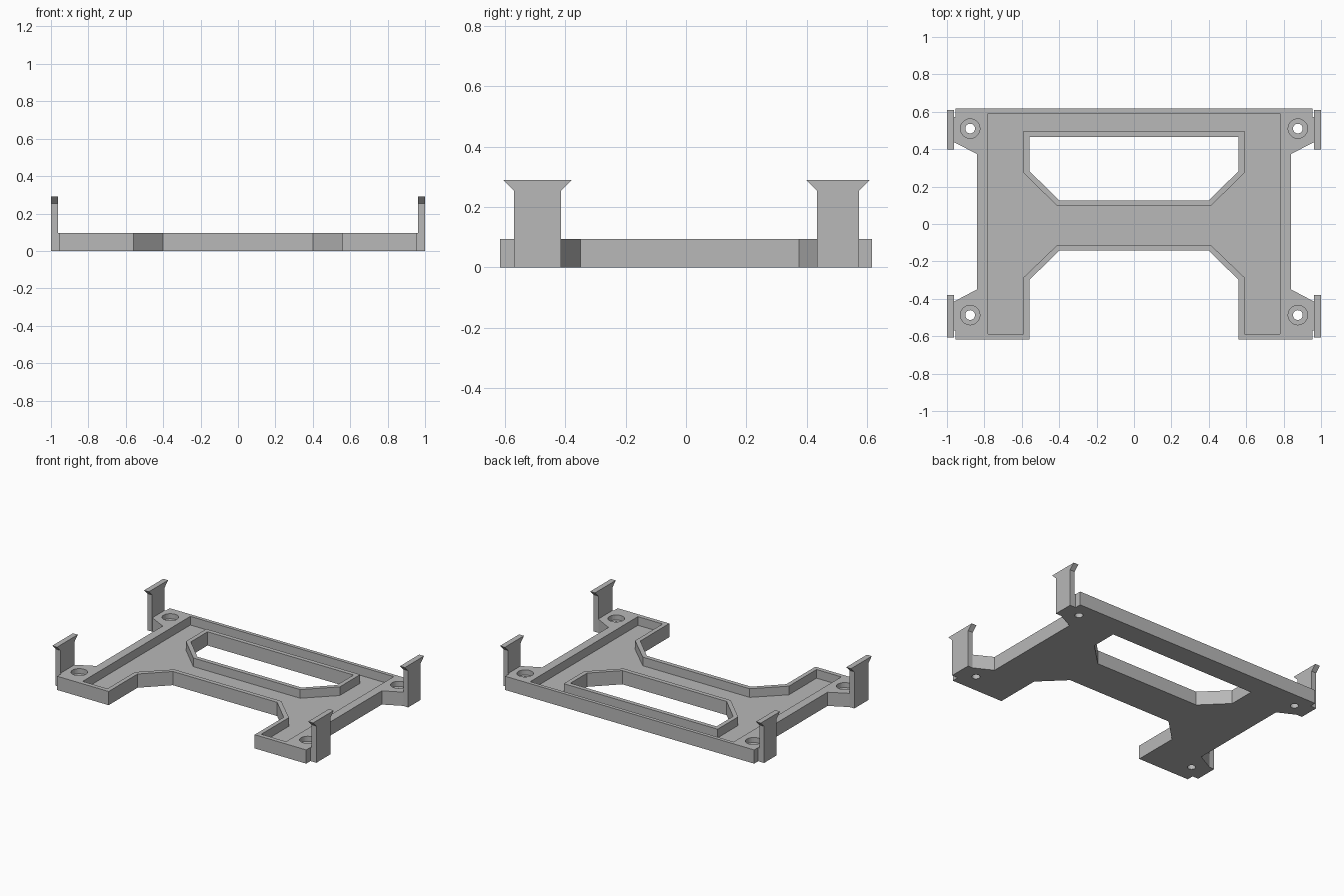
import bpy, bmesh
from mathutils import Matrix

cube = bpy.data.objects.get("Cube")
if cube:
    bpy.data.objects.remove(cube, do_unlink=True)

grey = bpy.data.materials.new("plain_grey")
grey.use_nodes = True
colour = (0.48, 0.48, 0.48, 1)
grey.diffuse_color = colour
grey.node_tree.nodes["Principled BSDF"].inputs["Base Color"].default_value = colour

HEIGHT, FLOOR = 0.095, 0.035
SEAT = 0.06          # bottom of the screw head recess
CLIP_IN, CLIP_OUT, CLIP_TOP = 0.963, 1.0, 0.29


def link(name, bm):
    bmesh.ops.recalc_face_normals(bm, faces=bm.faces)
    mesh = bpy.data.meshes.new(name)
    bm.to_mesh(mesh)
    bm.free()
    mesh.materials.append(grey)
    obj = bpy.data.objects.new(name, mesh)
    bpy.context.scene.collection.objects.link(obj)
    return obj


def prism(name, points, low, high, axis="z"):
    """Extrude an outline along z (points are x, y) or x (points are y, z)."""
    bm = bmesh.new()
    place = (lambda a, b: (a, b, low)) if axis == "z" else (lambda a, b: (low, a, b))
    face = bm.faces.new([bm.verts.new(place(a, b)) for a, b in points])
    grown = bmesh.ops.extrude_face_region(bm, geom=[face])["geom"]
    depth = high - low
    bmesh.ops.translate(bm, verts=[v for v in grown if isinstance(v, bmesh.types.BMVert)],
                        vec=(0, 0, depth) if axis == "z" else (depth, 0, 0))
    return link(name, bm)


def cylinder(name, x, y, radius, low, high):
    bm = bmesh.new()
    bmesh.ops.create_cone(bm, cap_ends=True, segments=32, radius1=radius, radius2=radius,
                          depth=high - low, matrix=Matrix.Translation((x, y, (low + high) / 2)))
    return link(name, bm)


def both_sides(half):
    """Close a right-hand half outline by mirroring it over x = 0."""
    return half + [(-x, y) for x, y in reversed(half)]


def cut(target, cutter):
    mod = target.modifiers.new("cut", "BOOLEAN")
    mod.operation = "DIFFERENCE"
    mod.solver = "EXACT"
    mod.object = cutter
    cutter.hide_render = True
    cutter.hide_viewport = True
    cutter.hide_set(True)


# Base plate with legs and screw ears
plate = prism("base_plate", both_sides([
    (0.40, -0.142), (0.56, -0.30), (0.56, -0.617), (0.955, -0.617), (0.955, -0.57),
    (CLIP_IN, -0.57), (CLIP_IN, -0.415), (0.84, -0.35), (0.84, 0.375),
    (CLIP_IN, 0.437), (CLIP_IN, 0.573), (0.955, 0.573), (0.955, 0.617)]), 0, HEIGHT)

# Shallow tray, keeping a raised rim around the window
tray = prism("tray_cutter", both_sides([
    (0.41, -0.112), (0.59, -0.285), (0.59, -0.587), (0.78, -0.587), (0.78, 0.592)]),
    FLOOR, HEIGHT + 0.1)
rim = prism("window_rim_keeper", both_sides([
    (0.41, 0.096), (0.59, 0.272), (0.59, 0.496)]), 0, HEIGHT + 0.2)
window = prism("window_cutter", both_sides([
    (0.40, 0.126), (0.56, 0.284), (0.56, 0.466)]), -0.1, HEIGHT + 0.1)
cut(tray, rim)
cut(plate, tray)
cut(plate, window)

# Screw holes with head recesses
for side, x in (("left", 0.876), ("right", -0.876)):
    for end, y in (("front", -0.487), ("back", 0.51)):
        cut(plate, cylinder(f"{end}_{side}_screw_hole_cutter", x, y, 0.026, -0.1, 0.2))
        cut(plate, cylinder(f"{end}_{side}_screw_seat_cutter", x, y, 0.052, SEAT, 0.2))

# Upright corner clips with flared tops
for end, y0, y1 in (("front", -0.57, -0.415), ("back", 0.435, 0.573)):
    flare, neck = 0.036, CLIP_TOP - 0.036
    profile = [(y0, 0), (y1, 0), (y1, neck), (y1 + flare, CLIP_TOP),
               (y0 - flare, CLIP_TOP), (y0, neck)]
    prism(f"{end}_left_clip", profile, CLIP_IN, CLIP_OUT, "x")
    prism(f"{end}_right_clip", profile, -CLIP_OUT, -CLIP_IN, "x")
